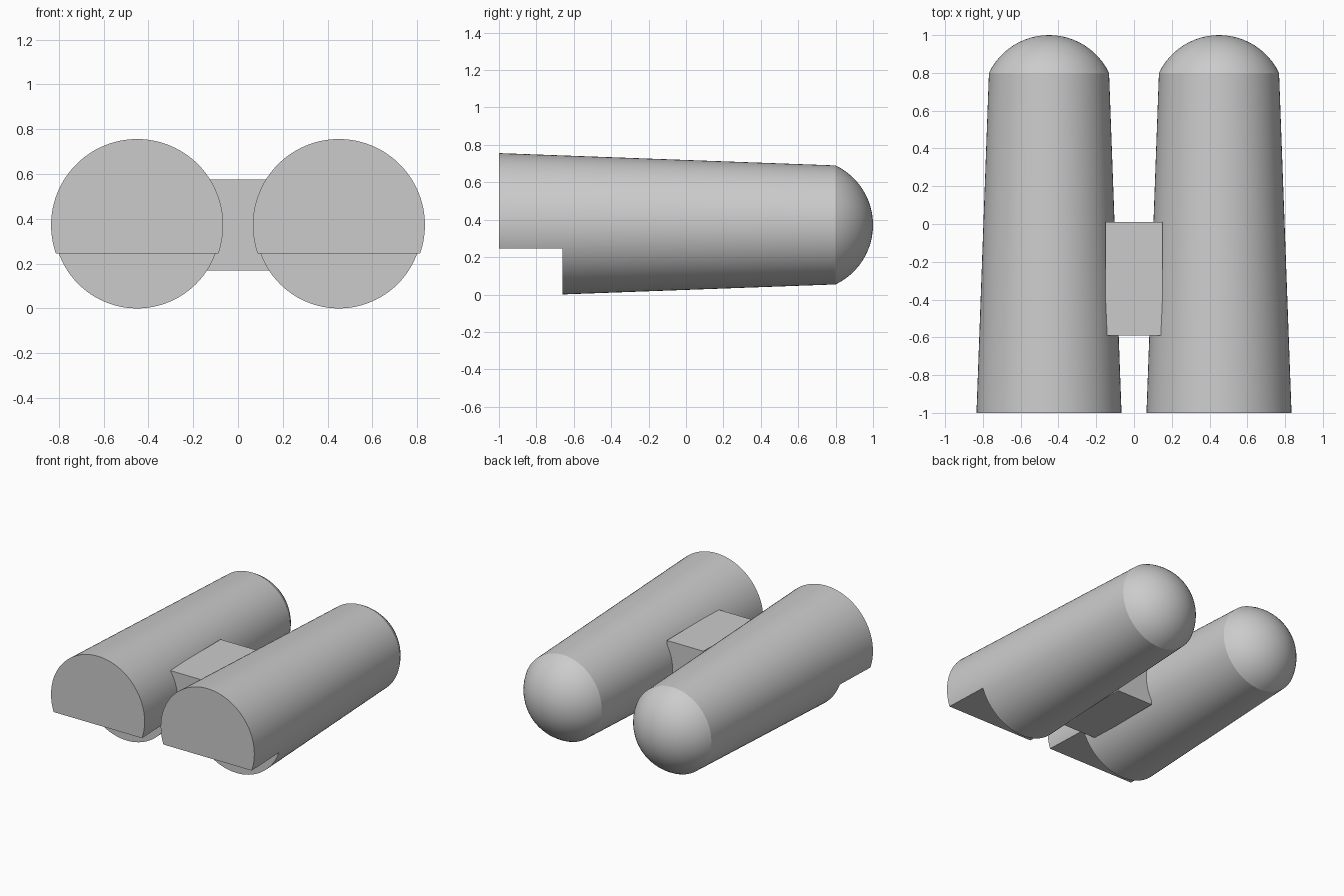
import bpy, bmesh, math
from mathutils import Vector

if "Cube" in bpy.data.objects:
    bpy.data.objects.remove(bpy.data.objects["Cube"], do_unlink=True)

AXIS_Z = 0.372
FRONT_R, BACK_R = 0.384, 0.318
DOME_Y, DOME_H = 0.8, 0.2

grey = bpy.data.materials.new("light grey")
grey.use_nodes = True
grey.diffuse_color = (0.6, 0.6, 0.6, 1)
grey.node_tree.nodes["Principled BSDF"].inputs["Base Color"].default_value = (0.6, 0.6, 0.6, 1)


def add_object(name, bm):
    bmesh.ops.recalc_face_normals(bm, faces=bm.faces)
    mesh = bpy.data.meshes.new(name)
    bm.to_mesh(mesh)
    bm.free()
    mesh.materials.append(grey)
    obj = bpy.data.objects.new(name, mesh)
    bpy.context.collection.objects.link(obj)
    return obj


def add_box(name, low, high):
    bm = bmesh.new()
    bmesh.ops.create_cube(bm, size=1)
    low, high = Vector(low), Vector(high)
    for v in bm.verts:
        v.co = (low + high) / 2 + v.co * (high - low)
    return add_object(name, bm)


def tube_profile(steps=12):
    """Radius and y pairs: flat front, tapered wall, spherical cap."""
    ball = (BACK_R ** 2 + DOME_H ** 2) / (2 * DOME_H)
    start = math.asin(BACK_R / ball)
    centre = DOME_Y + DOME_H - ball
    cap = [(ball * math.sin(start * (1 - i / steps)),
            centre + ball * math.cos(start * (1 - i / steps))) for i in range(steps + 1)]
    return [(0, -1), (FRONT_R, -1)] + cap


def add_tube(name, x):
    bm = bmesh.new()
    verts = [bm.verts.new((x + r, y, AXIS_Z)) for r, y in tube_profile()]
    edges = [bm.edges.new(pair) for pair in zip(verts, verts[1:])]
    bmesh.ops.spin(bm, geom=verts + edges, cent=(x, 0, AXIS_Z), axis=(0, 1, 0),
                   angle=math.tau, steps=96, use_duplicate=False)
    bmesh.ops.remove_doubles(bm, verts=bm.verts, dist=0.0001)
    return add_object(name, bm)


# Step cut out of the lower front of each tube
cutter = add_box("step_cutter", (-1.2, -1.2, -0.3), (1.2, -0.66, 0.245))
cutter.hide_render = True

# Pair of tapered tubes with domed backs
for name, x in (("left_tube", 0.45), ("right_tube", -0.45)):
    tube = add_tube(name, x)
    cut = tube.modifiers.new("step", "BOOLEAN")
    cut.operation = "DIFFERENCE"
    cut.solver = "EXACT"
    cut.object = cutter
    bpy.ops.object.select_all(action="DESELECT")
    tube.select_set(True)
    bpy.context.view_layer.objects.active = tube
    bpy.ops.object.modifier_apply(modifier=cut.name)
    bpy.ops.object.shade_smooth_by_angle(angle=math.radians(20))

bpy.data.objects.remove(cutter, do_unlink=True)

# Block joining the tubes
add_box("bridge_block", (-0.15, -0.59, 0.17), (0.15, 0.01, 0.575))
